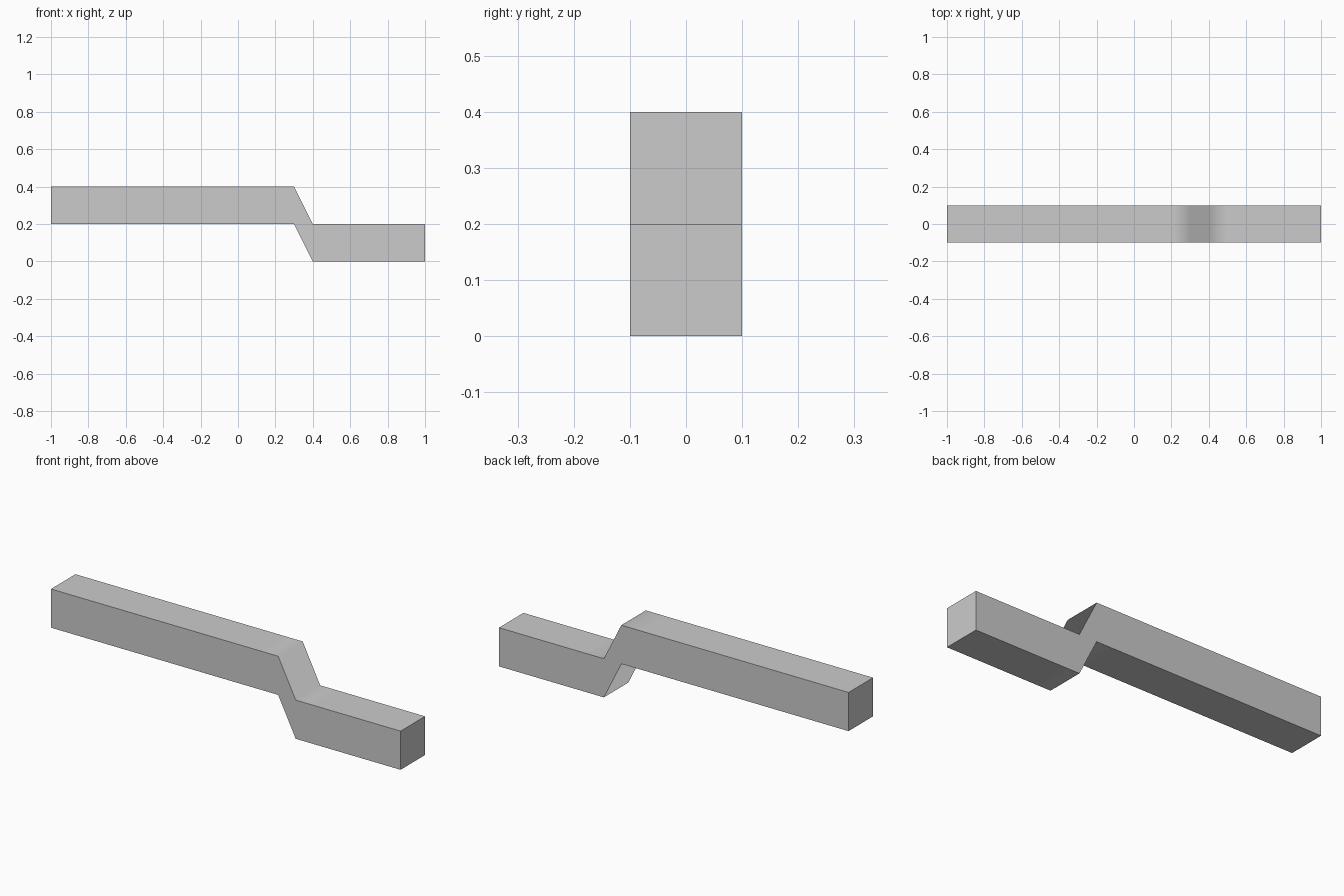
import bpy, bmesh, math

if "Cube" in bpy.data.objects:
    bpy.data.objects.remove(bpy.data.objects["Cube"])

HALF_WIDTH, HEIGHT, STEPS = 0.1, 0.2, 20

# Stepped bar: square sections swept along x, dropping between 0.3 and 0.4
bm = bmesh.new()
rings = []
for i in range(STEPS + 1):
    x = -1 + 2 * i / STEPS
    base = 0.2 if x < 0.35 else 0.0
    section = [(-HALF_WIDTH, base), (HALF_WIDTH, base),
               (HALF_WIDTH, base + HEIGHT), (-HALF_WIDTH, base + HEIGHT)]
    rings.append([bm.verts.new((x, y, z)) for y, z in section])

# Long sides
for a, b in zip(rings, rings[1:]):
    for j in range(4):
        k = (j + 1) % 4
        bm.faces.new((a[j], a[k], b[k], b[j]))

# End caps
bm.faces.new(rings[0])
bm.faces.new(rings[-1])
bmesh.ops.recalc_face_normals(bm, faces=bm.faces)

mesh = bpy.data.meshes.new("stepped_bar")
bm.to_mesh(mesh)
bm.free()
bar = bpy.data.objects.new("stepped_bar", mesh)
bpy.context.collection.objects.link(bar)

# Soft shading over the bends, crisp right-angle edges
bpy.context.view_layer.objects.active = bar
bar.select_set(True)
bpy.ops.object.shade_smooth_by_angle(angle=math.radians(70))
